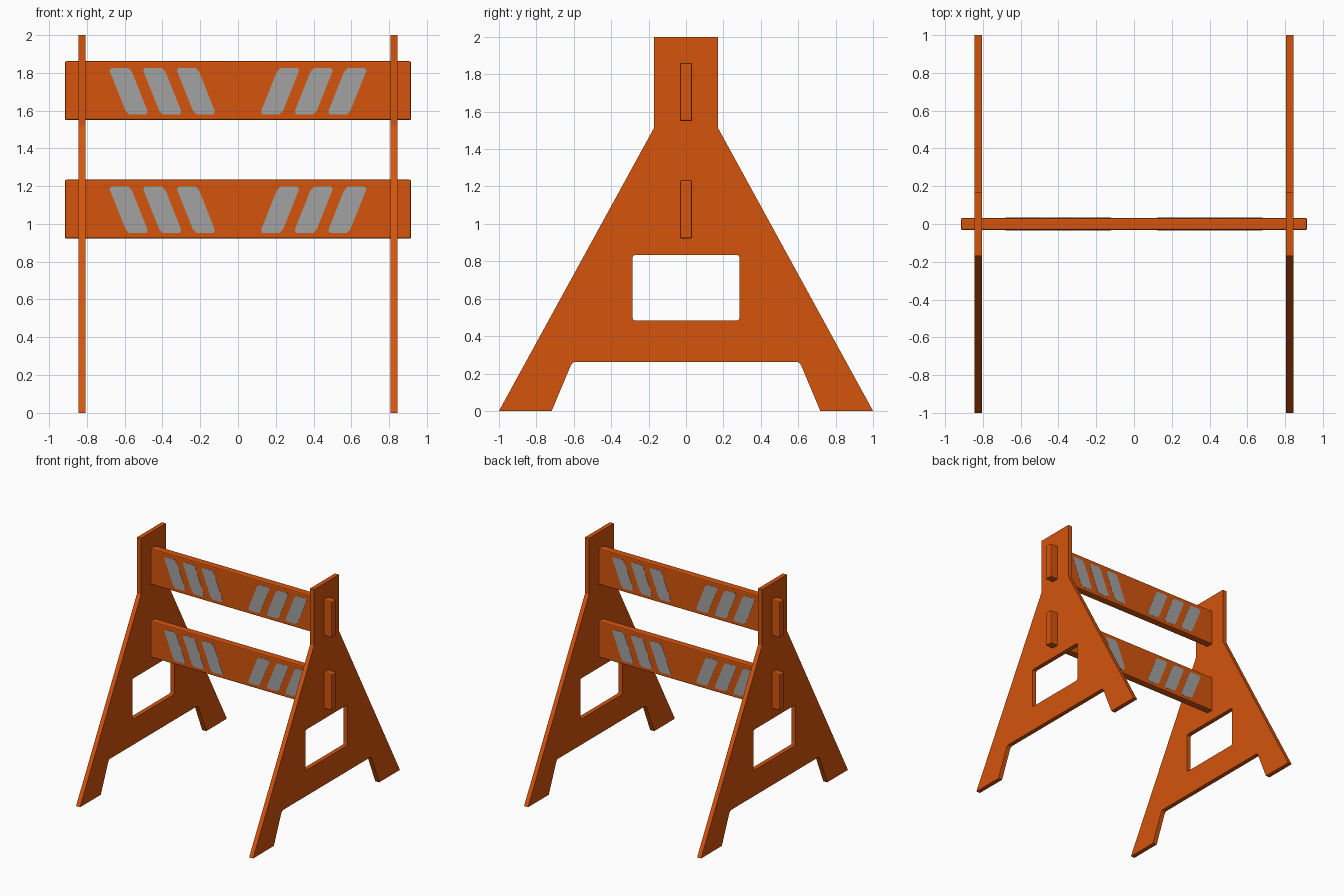
import bpy, bmesh
from mathutils import Vector

if "Cube" in bpy.data.objects:
    bpy.data.objects.remove(bpy.data.objects["Cube"])


def material(name, rgb):
    m = bpy.data.materials.new(name)
    m.diffuse_color = (*rgb, 1)
    m.use_nodes = True
    m.node_tree.nodes["Principled BSDF"].inputs["Base Color"].default_value = m.diffuse_color
    return m


ORANGE = material("safety orange", (0.66, 0.09, 0.004))
GREY = material("reflective grey", (0.36, 0.36, 0.36))


def finish(bm, name, mat, mirror):
    bmesh.ops.recalc_face_normals(bm, faces=bm.faces)
    mesh = bpy.data.meshes.new(name)
    bm.to_mesh(mesh)
    bm.free()
    mesh.materials.append(mat)
    ob = bpy.data.objects.new(name, mesh)
    bpy.context.collection.objects.link(ob)
    if any(mirror):
        mod = ob.modifiers.new("mirror", 'MIRROR')
        mod.use_axis = mirror
        mod.use_mirror_merge = False
    return ob


def plate(name, loops, place, depth, mat, mirror):
    """Fill closed loops (inner loops become holes) and extrude by depth."""
    bm = bmesh.new()
    for loop in loops:
        vs = [bm.verts.new(place(a, b)) for a, b in loop]
        for i, v in enumerate(vs):
            bm.edges.new((v, vs[(i + 1) % len(vs)]))
    bmesh.ops.triangle_fill(bm, edges=bm.edges[:], use_beauty=True)
    ext = bmesh.ops.extrude_face_region(bm, geom=bm.faces[:])
    moved = [g for g in ext["geom"] if isinstance(g, bmesh.types.BMVert)]
    bmesh.ops.translate(bm, vec=Vector(depth), verts=moved)
    return finish(bm, name, mat, mirror)


def symmetric(half):
    return half + [(-a, b) for a, b in reversed(half)]


# A-frame side panels with a rectangular window, mirrored left and right
outline = symmetric([(0.594, 0.262), (0.606, 0.257), (0.616, 0.243), (0.718, 0), (1, 0),
                     (0.17, 1.515), (0.17, 2)])
window = symmetric([(0.272, 0.484), (0.282, 0.488), (0.286, 0.498),
                    (0.286, 0.82), (0.282, 0.83), (0.272, 0.834)])
plate("side_frame", [outline, window], lambda y, z: (0.806, y, z),
      (0.038, 0, 0), ORANGE, (True, False, False))

# Two cross boards with slanted stripes on both faces
stripe = [(0, .11), (.011, .123), (.10, .123), (.12, .10),
          (.202, -.107), (.195, -.123), (.105, -.123), (.085, -.103)]
for label, zc in (("lower", 1.078), ("upper", 1.705)):
    bm = bmesh.new()
    bmesh.ops.create_cube(bm, size=1)
    for v in bm.verts:
        v.co = (v.co.x * 1.832, v.co.y * 0.066, v.co.z * 0.312 + zc)
    bmesh.ops.bevel(bm, geom=bm.edges[:], offset=0.009, segments=2,
                    profile=0.5, affect='EDGES')
    finish(bm, label + "_board", ORANGE, (False, False, False))
    for i in range(3):
        plate(f"{label}_stripe_{i + 1}", [stripe],
              lambda x, z: (x - 0.68 + 0.178 * i, -0.0345, z + zc - 0.003),
              (0, 0.003, 0), GREY, (True, True, False))
